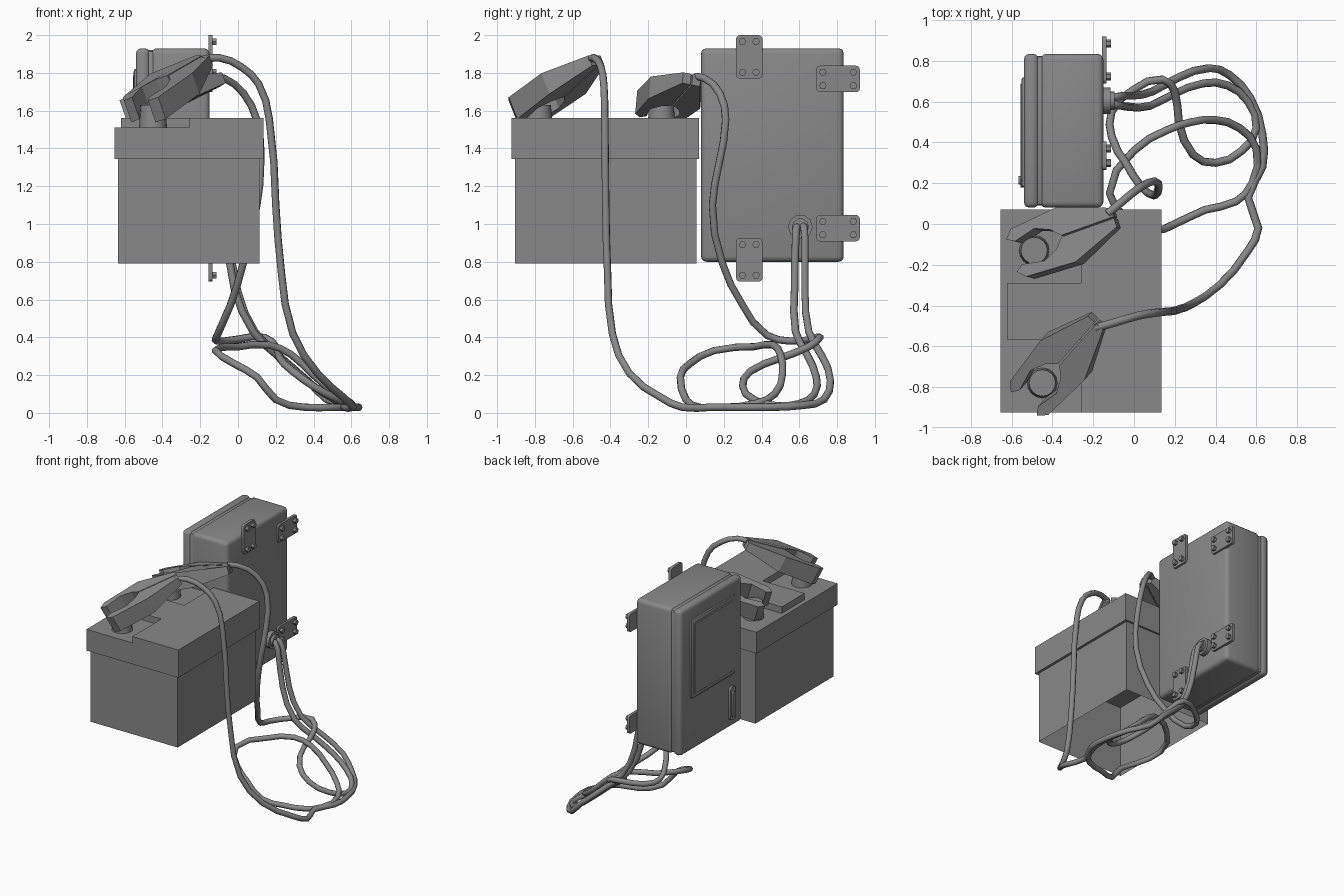
import bpy, bmesh, math
from mathutils import Vector, Matrix

cube = bpy.data.objects.get("Cube")
if cube:
    bpy.data.objects.remove(cube, do_unlink=True)

grey = bpy.data.materials.new("plain grey")
grey.use_nodes = True
grey.diffuse_color = (0.25, 0.25, 0.25, 1)
grey.node_tree.nodes["Principled BSDF"].inputs["Base Color"].default_value = (0.25, 0.25, 0.25, 1)


def finish(name, bm, smooth=False):
    me = bpy.data.meshes.new(name)
    bm.to_mesh(me)
    bm.free()
    ob = bpy.data.objects.new(name, me)
    bpy.context.collection.objects.link(ob)
    me.materials.append(grey)
    if smooth:
        bpy.ops.object.select_all(action='DESELECT')
        ob.select_set(True)
        bpy.context.view_layer.objects.active = ob
        bpy.ops.object.shade_smooth_by_angle(angle=math.radians(40))
    return ob


def box(name, lo, hi, bevel=0, segments=1, axis=None, open_bottom=False):
    """Box between two corners; axis limits the bevel to edges along it."""
    lo, hi = Vector(lo), Vector(hi)
    bm = bmesh.new()
    bmesh.ops.create_cube(bm, size=1)
    for v in bm.verts:
        v.co = Vector(c * s for c, s in zip(v.co, hi - lo)) + (lo + hi) / 2
    if open_bottom:
        bmesh.ops.delete(bm, geom=[f for f in bm.faces if f.normal.z < -0.5], context='FACES')
    if bevel:
        edges = [e for e in bm.edges if axis is None
                 or abs((e.verts[0].co - e.verts[1].co)[axis]) > 1e-4]
        bmesh.ops.bevel(bm, geom=edges, offset=bevel, segments=segments, profile=0.5, affect='EDGES')
    return finish(name, bm, segments > 1)


def cylinder(name, centre, radius, depth, sides, along_x=False, top=None):
    bm = bmesh.new()
    rot = Matrix.Rotation(math.pi / 2, 4, 'Y') if along_x else Matrix()
    bmesh.ops.create_cone(bm, cap_ends=True, segments=sides, radius1=radius,
                          radius2=top or radius, depth=depth,
                          matrix=Matrix.Translation(centre) @ rot)
    return finish(name, bm, sides > 8)


# Battery case, open underneath, with stepped lid and posts
box("battery_body", (-.635, -.905, .79), (.115, .055, 1.36), open_bottom=True)
box("battery_lid", (-.655, -.925, 1.345), (.135, .07, 1.51))
box("lid_ridge", (-.26, -.925, 1.51), (.135, .07, 1.56))
box("lid_block", (-.62, -.57, 1.51), (-.26, -.29, 1.56))
for side, x, y in (("front", -.45, -.78), ("back", -.49, -.13)):
    cylinder(side + "_post", (x, y, 1.565), .075, .13, 16, top=.065)

# Wall cabinet: back shell, recessed seam, door shell
box("cabinet_shell", (-.46, .08, .80), (-.15, .835, 1.93), .03, 3)
box("cabinet_seam", (-.49, .09, .81), (-.43, .825, 1.92), .02, 2, axis=0)
box("cabinet_door", (-.54, .08, .80), (-.467, .835, 1.93), .028, 3)
box("door_panel_frame", (-.552, .18, 1.21), (-.535, .72, 1.82), .012, 2)
box("door_panel", (-.557, .21, 1.24), (-.54, .69, 1.79), .005)
box("handle_base", (-.556, .18, .86), (-.535, .25, 1.12), .03, 4, axis=0)
box("handle_grip", (-.567, .195, .89), (-.55, .235, 1.08), .015, 3, axis=0)

# Mounting brackets with four bolts each
for i, (y, z, w, h) in enumerate([(.335, 1.885, .14, .23), (.335, .81, .14, .23),
                                  (.805, 1.768, .23, .14), (.805, .978, .23, .14)]):
    box(f"bracket_{i}", (-.157, y - w / 2, z - h / 2), (-.135, y + w / 2, z + h / 2), .02, 3, axis=0)
    for a in (-1, 1):
        for b in (-1, 1):
            cylinder(f"bolt_{i}", (-.126, y + a * (w / 2 - .034), z + b * (h / 2 - .034)),
                     .02, .026, 6, along_x=True)

# Cable gland
cylinder("cable_gland", (-.135, .605, .985), .065, .04, 10, along_x=True)
cylinder("gland_collar", (-.11, .605, .985), .045, .03, 10, along_x=True)


def cable(name, points, closed=False):
    """Round cable through the points."""
    cu = bpy.data.curves.new(name, 'CURVE')
    cu.dimensions = '3D'
    cu.bevel_depth = .02
    cu.bevel_resolution = 2
    cu.resolution_u = 2
    cu.use_fill_caps = True
    sp = cu.splines.new('BEZIER')
    sp.bezier_points.add(len(points) - 1)
    sp.use_cyclic_u = closed
    for p, co in zip(sp.bezier_points, points):
        p.co = co
        p.handle_left_type = p.handle_right_type = 'AUTO'
    cu.materials.append(grey)
    ob = bpy.data.objects.new(name, cu)
    bpy.context.collection.objects.link(ob)


cable("front_cable", [
    (-.19, -.51, 1.87), (-.1, -.485, 1.88), (.02, -.45, 1.83), (.11, -.435, 1.74), (.165, -.43, 1.56),
    (.2, -.425, 1.1), (.23, -.415, .74), (.29, -.39, .42), (.42, -.3, .21), (.56, -.13, .08),
    (.61, -.02, .03), (.56, .13, .03), (.63, .28, .03), (.63, .44, .03), (.57, .62, .04),
    (.47, .73, .07), (.37, .765, .17), (.22, .72, .3), (.09, .65, .43), (0, .63, .64),
    (-.05, .63, .9), (-.08, .625, .98), (-.13, .62, .99)])
cable("back_cable", [
    (-.13, .05, 1.78), (-.07, .1, 1.77), (.03, .18, 1.69), (.1, .21, 1.55), (.12, .175, 1.32),
    (.1, .14, 1.1), (.03, .19, .8), (-.04, .3, .57), (-.11, .43, .41), (-.11, .55, .38),
    (0, .66, .39), (.14, .71, .4), (.2, .65, .35), (.22, .5, .29), (.29, .34, .22),
    (.4, .3, .14), (.53, .36, .07), (.6, .47, .04), (.56, .6, .05), (.46, .68, .1),
    (.34, .69, .19), (.2, .64, .31), (.08, .58, .43), (-.02, .575, .66), (-.06, .58, .9),
    (-.09, .585, .98), (-.13, .59, .99)])
cable("cable_loop", [
    (-.12, .15, .33), (0, .36, .35), (.16, .46, .36), (.28, .5, .31), (.4, .51, .2),
    (.52, .47, .1), (.6, .37, .05), (.58, .2, .03), (.5, .11, .03), (.35, .07, .03),
    (.2, 0, .07), (.1, -.03, .19), (-.02, .02, .26)], closed=True)


def clamp(name, tail, tip, roll):
    """Two mirrored jaws: u runs from tail to tip, v sideways, w through the thickness."""
    tail, tip = Vector(tail), Vector(tip)
    u = (tip - tail).normalized()
    v = Vector((-u.y, u.x, 0)).normalized()
    v = Matrix.Rotation(roll, 3, u) @ v
    w = u.cross(v)
    length = (tip - tail).length
    outline = [(0, .004), (0, .05), (.45, .145), (.93, .125), (1, .085),
               (.93, .06), (.72, .085), (.58, .05), (.5, .004)]
    for side, s in (("left", 1), ("right", -1)):
        bm = bmesh.new()
        rings = []
        for k in (-1, 1):
            rings.append([bm.verts.new(tail + u * a * length + v * b * s
                                       + w * k * (.03 + .035 * min(1, a * 2)))
                          for a, b in outline])
        n = len(outline)
        bm.faces.new(rings[0])
        bm.faces.new(rings[1])
        for i in range(n):
            j = (i + 1) % n
            bm.faces.new((rings[0][i], rings[0][j], rings[1][j], rings[1][i]))
        bmesh.ops.recalc_face_normals(bm, faces=bm.faces)
        finish(f"{name}_{side}_jaw", bm)


clamp("front_clamp", (-.18, -.475, 1.865), (-.52, -.86, 1.595), 0)
clamp("back_clamp", (-.09, .03, 1.765), (-.58, -.16, 1.61), .2)
